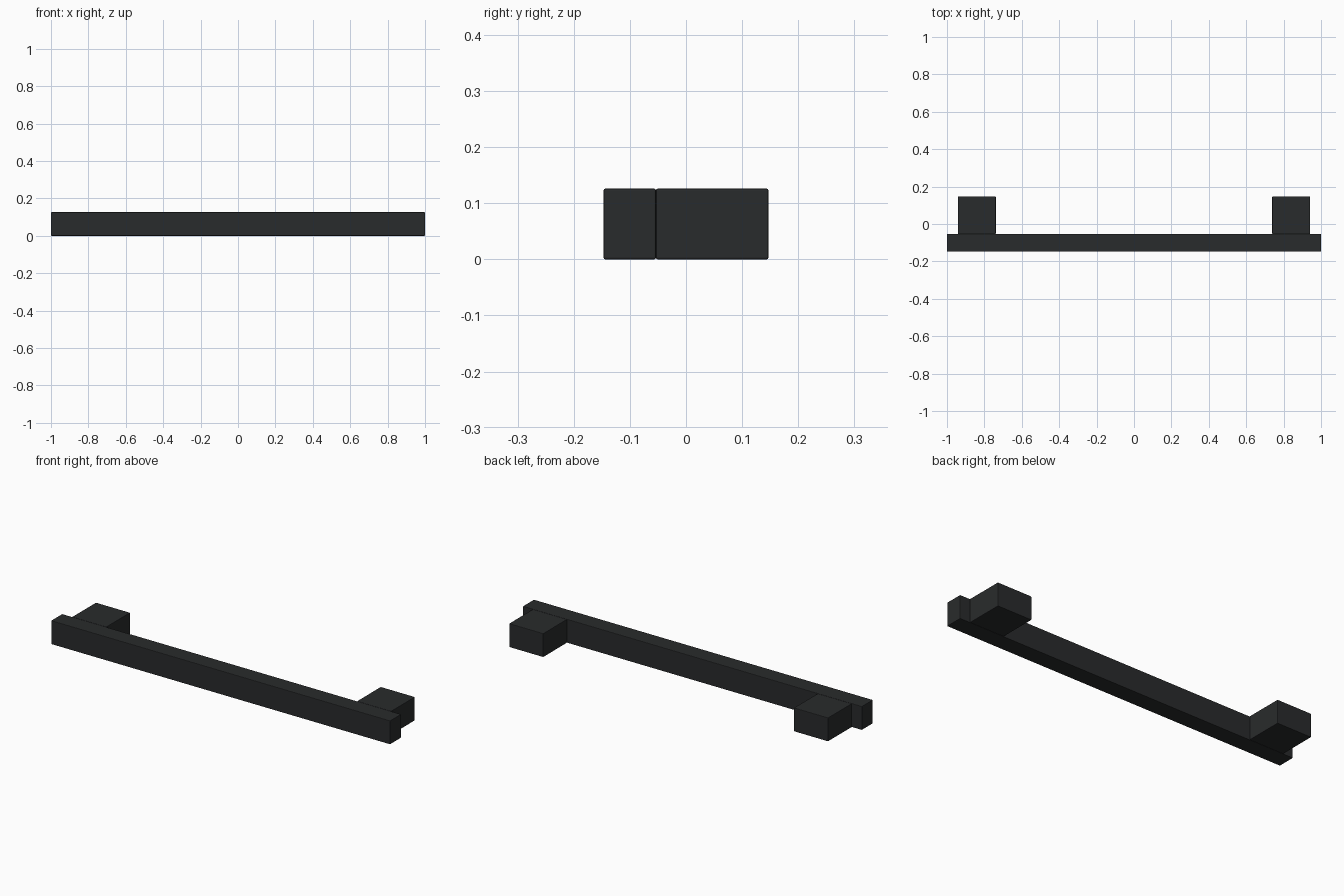
import bpy

if "Cube" in bpy.data.objects:
    bpy.data.objects.remove(bpy.data.objects["Cube"])

mat = bpy.data.materials.new("black_metal")
mat.diffuse_color = (0.022, 0.024, 0.025, 1)
mat.use_nodes = True
mat.node_tree.nodes["Principled BSDF"].inputs["Base Color"].default_value = mat.diffuse_color


def box(name, lo, hi, bevel=0.003):
    """Softly edged box between two opposite corners."""
    bpy.ops.mesh.primitive_cube_add(size=1)
    ob = bpy.context.object
    ob.name = name
    ob.location = [(a + b) / 2 for a, b in zip(lo, hi)]
    ob.scale = [b - a for a, b in zip(lo, hi)]
    bpy.ops.object.transform_apply(location=False, rotation=False, scale=True)
    mod = ob.modifiers.new("edge_bevel", 'BEVEL')
    mod.width = bevel
    mod.segments = 2
    ob.data.materials.append(mat)
    return ob


HEIGHT = 0.126
FRONT, JOINT, BACK = -0.147, -0.0535, 0.147

# Long grip bar at the front
box("handle_bar", (-1, FRONT, 0), (1, JOINT, HEIGHT))

# Mounting posts behind each end
for side, x in (("left", -0.84), ("right", 0.84)):
    box(f"mounting_post_{side}", (x - 0.101, JOINT, 0), (x + 0.101, BACK, HEIGHT))
